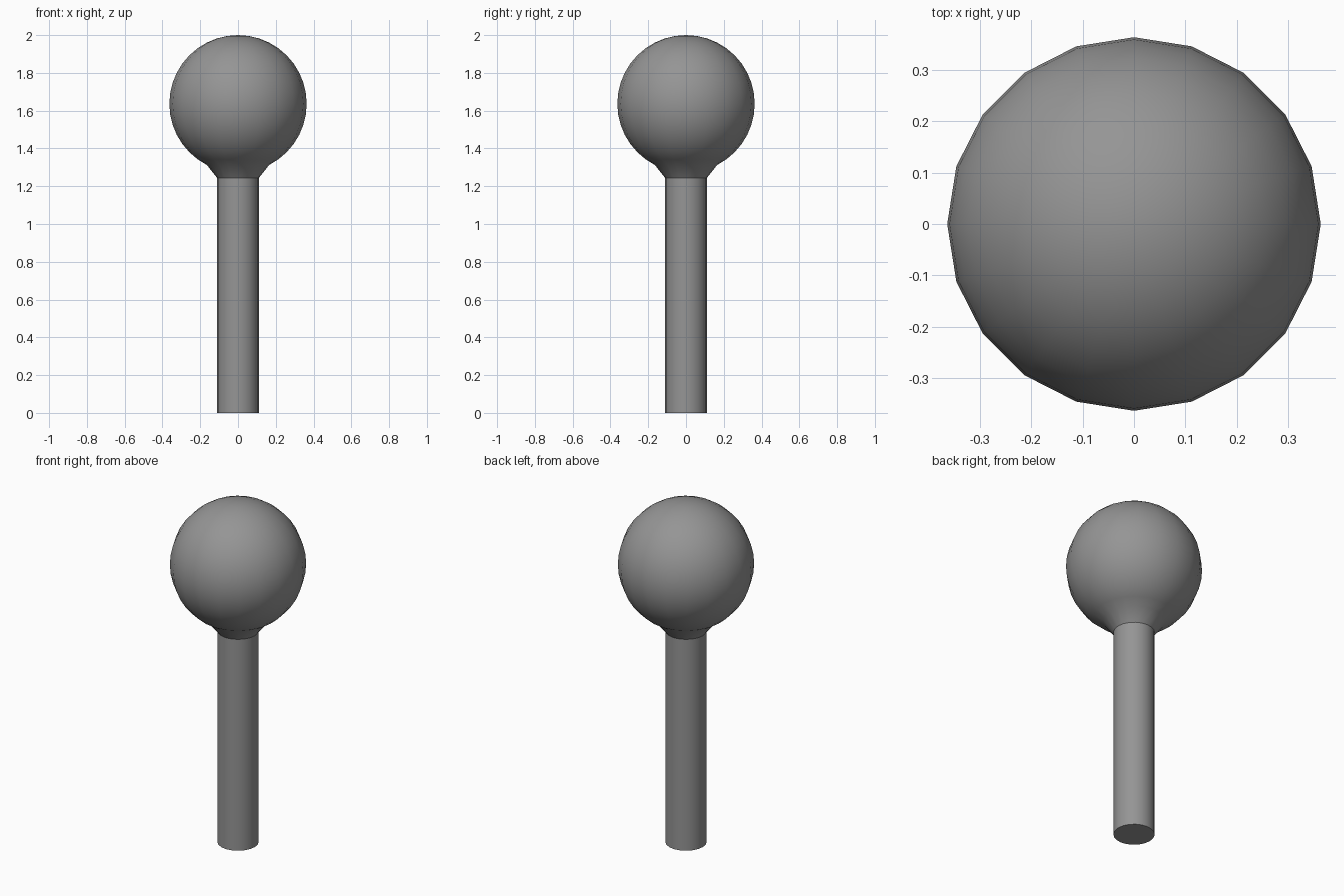
import bpy, bmesh
from math import sin, cos, pi, radians

if "Cube" in bpy.data.objects:
    bpy.data.objects.remove(bpy.data.objects["Cube"])

SIDES = 20
BALL_R, BALL_Z = 0.3635, 1.6365
STEM_R, STEM_TOP = 0.11, 1.243

# Dark grey for the whole model
grey = bpy.data.materials.new("dark_grey")
grey.diffuse_color = (0.3, 0.3, 0.3, 1)
grey.use_nodes = True
grey.node_tree.nodes["Principled BSDF"].inputs["Base Color"].default_value = grey.diffuse_color


def lathe(name, profile, cap_bottom=False):
    """Revolve (radius, z) points, listed bottom to top, around z."""
    bm = bmesh.new()
    rings = []
    for r, z in profile:
        if r < 1e-5:
            rings.append([bm.verts.new((0, 0, z))])
        else:
            rings.append([bm.verts.new((r * cos(2 * pi * i / SIDES),
                                        r * sin(2 * pi * i / SIDES), z))
                          for i in range(SIDES)])
    for lo, hi in zip(rings, rings[1:]):
        for i in range(SIDES):
            j = (i + 1) % SIDES
            if len(hi) == 1:
                bm.faces.new((lo[i], lo[j], hi[0]))
            else:
                bm.faces.new((lo[i], lo[j], hi[j], hi[i]))
    if cap_bottom:
        bm.faces.new(rings[0][::-1])
    mesh = bpy.data.meshes.new(name)
    bm.to_mesh(mesh)
    bm.free()
    mesh.materials.append(grey)
    obj = bpy.data.objects.new(name, mesh)
    bpy.context.collection.objects.link(obj)
    bpy.ops.object.select_all(action='DESELECT')
    obj.select_set(True)
    bpy.context.view_layer.objects.active = obj
    bpy.ops.object.shade_smooth_by_angle(angle=radians(30))
    return obj


# Stem: straight rod, closed underneath
lathe("stem", [(STEM_R, 0), (STEM_R, STEM_TOP)], cap_bottom=True)

# Ball with a flared neck meeting the stem; lowest sphere rings are left out
ball = [(BALL_R * sin(pi * k / 20), BALL_Z - BALL_R * cos(pi * k / 20))
        for k in range(3, 21)]
lathe("ball_head", [(STEM_R, STEM_TOP)] + ball)
